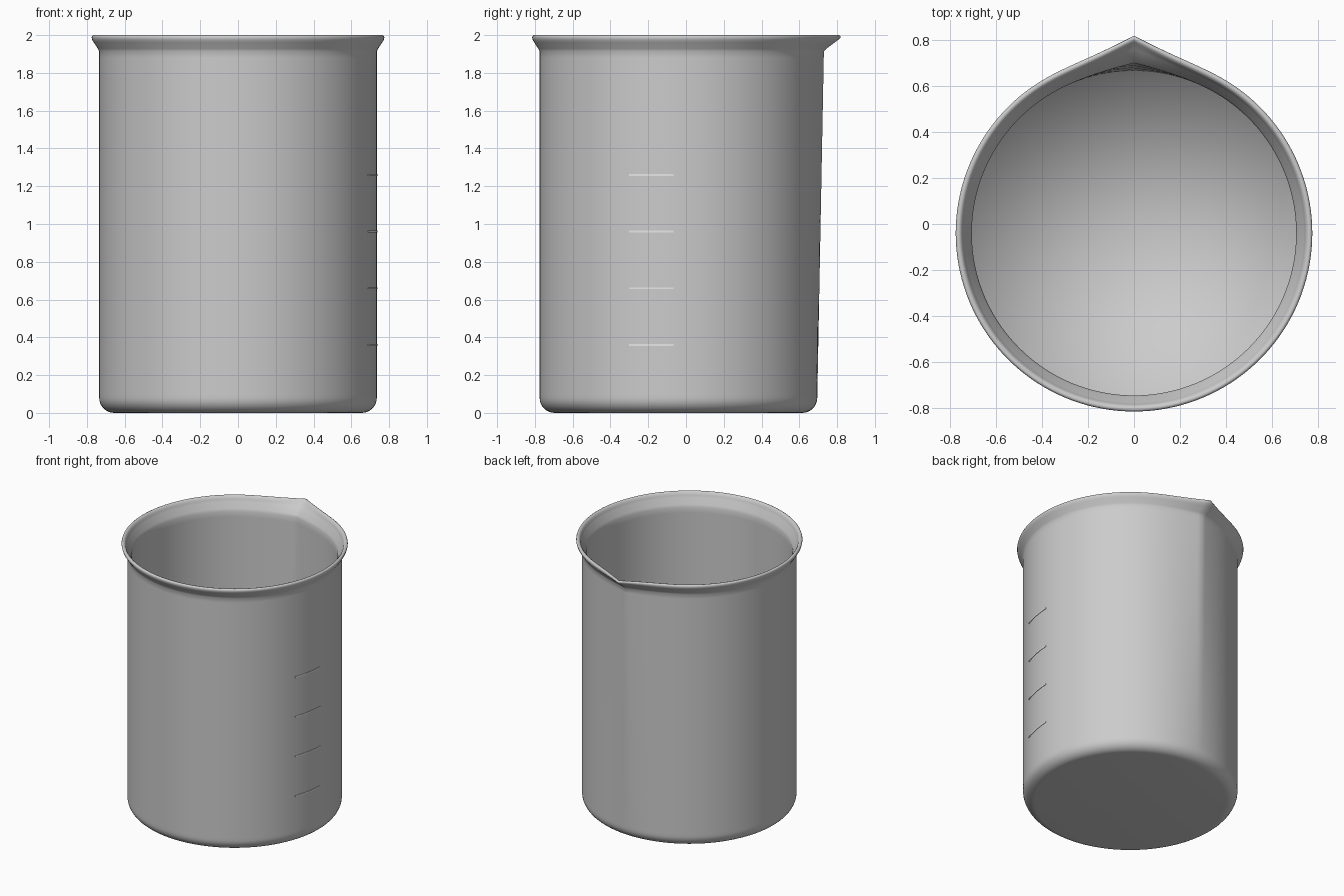
import bpy, bmesh, math

if "Cube" in bpy.data.objects:
    bpy.data.objects.remove(bpy.data.objects["Cube"], do_unlink=True)

CENTRE_Y = -0.04
WALL_R = 0.735
SEGMENTS = 144


def material(name, grey):
    mat = bpy.data.materials.new(name)
    mat.use_nodes = True
    colour = (grey, grey, grey, 1)
    mat.diffuse_color = colour
    mat.node_tree.nodes["Principled BSDF"].inputs["Base Color"].default_value = colour
    return mat


def add_object(name, bm, mat):
    bmesh.ops.recalc_face_normals(bm, faces=bm.faces)
    for face in bm.faces:
        face.smooth = True
    mesh = bpy.data.meshes.new(name)
    bm.to_mesh(mesh)
    bm.free()
    mesh.materials.append(mat)
    obj = bpy.data.objects.new(name, mesh)
    bpy.context.collection.objects.link(obj)
    return obj


def spout(angle, z):
    """Outward pull of the pouring lip; angle is measured from the back."""
    away = abs(math.remainder(angle, math.tau)) / math.radians(30)
    if away >= 1:
        return 0
    wall = 0.035 * min(max((z - 0.08) / 1.84, 0), 1)
    lip = 0.05 * min(max((z - 1.92) / 0.07, 0), 1)
    return (wall + lip) * (1 - away) ** 2.8


def point(radius, angle, z):
    r = radius + spout(angle, z)
    return (r * math.sin(angle), CENTRE_Y + r * math.cos(angle), z)


# Cross-section: rounded base, outer wall, flared rim, inner wall
FILLET = 0.08
profile = []
for i in range(9):
    a = math.pi / 2 * i / 8
    profile.append((WALL_R - FILLET + FILLET * math.sin(a), FILLET - FILLET * math.cos(a)))
profile += [(WALL_R, z) for z in (0.1, 0.7, 1.3, 1.88, 1.915)]
profile += [(0.742, 1.928), (0.764, 1.962), (0.772, 1.975), (0.775, 1.988),
            (0.772, 1.996), (0.765, 2.0), (0.756, 1.998), (0.748, 1.99),
            (0.743, 1.975), (0.737, 1.96), (0.712, 1.92), (0.705, 1.9)]
profile += [(0.705, z) for z in (1.86, 1.3, 0.7, 0.1, 0.04)]

bm = bmesh.new()
rings = [[bm.verts.new(point(r, math.tau * i / SEGMENTS, z)) for i in range(SEGMENTS)]
         for r, z in profile]
for low, high in zip(rings, rings[1:]):
    for i in range(SEGMENTS):
        j = (i + 1) % SEGMENTS
        bm.faces.new((low[i], low[j], high[j], high[i]))

# Flat underside and inner floor
bm.faces.new(rings[0])
hub = bm.verts.new((0, CENTRE_Y, 0.04))
for i in range(SEGMENTS):
    bm.faces.new((rings[-1][i], rings[-1][(i + 1) % SEGMENTS], hub))
add_object("beaker_body", bm, material("beaker grey", 0.6))

# Graduation marks: thin curved strips on the right wall
mark_mat = material("mark white", 0.85)
start = math.pi / 2 - math.asin((-0.065 - CENTRE_Y) / WALL_R)
end = math.pi / 2 - math.asin((-0.3 - CENTRE_Y) / WALL_R)
STEPS = 12
for n in range(4):
    z = 0.36 + 0.3 * n
    bm = bmesh.new()
    loops = []
    for i in range(STEPS + 1):
        a = start + (end - start) * i / STEPS
        loops.append([bm.verts.new(point(r, a, z + dz)) for r, dz in
                      ((0.732, -0.005), (0.738, -0.005), (0.738, 0.005), (0.732, 0.005))])
    for one, two in zip(loops, loops[1:]):
        for k in range(4):
            m = (k + 1) % 4
            bm.faces.new((one[k], one[m], two[m], two[k]))
    bm.faces.new(loops[0])
    bm.faces.new(loops[-1])
    mark = add_object(f"graduation_mark_{n + 1}", bm, mark_mat)
    mark.data.polygons.foreach_set("use_smooth", [False] * len(mark.data.polygons))
